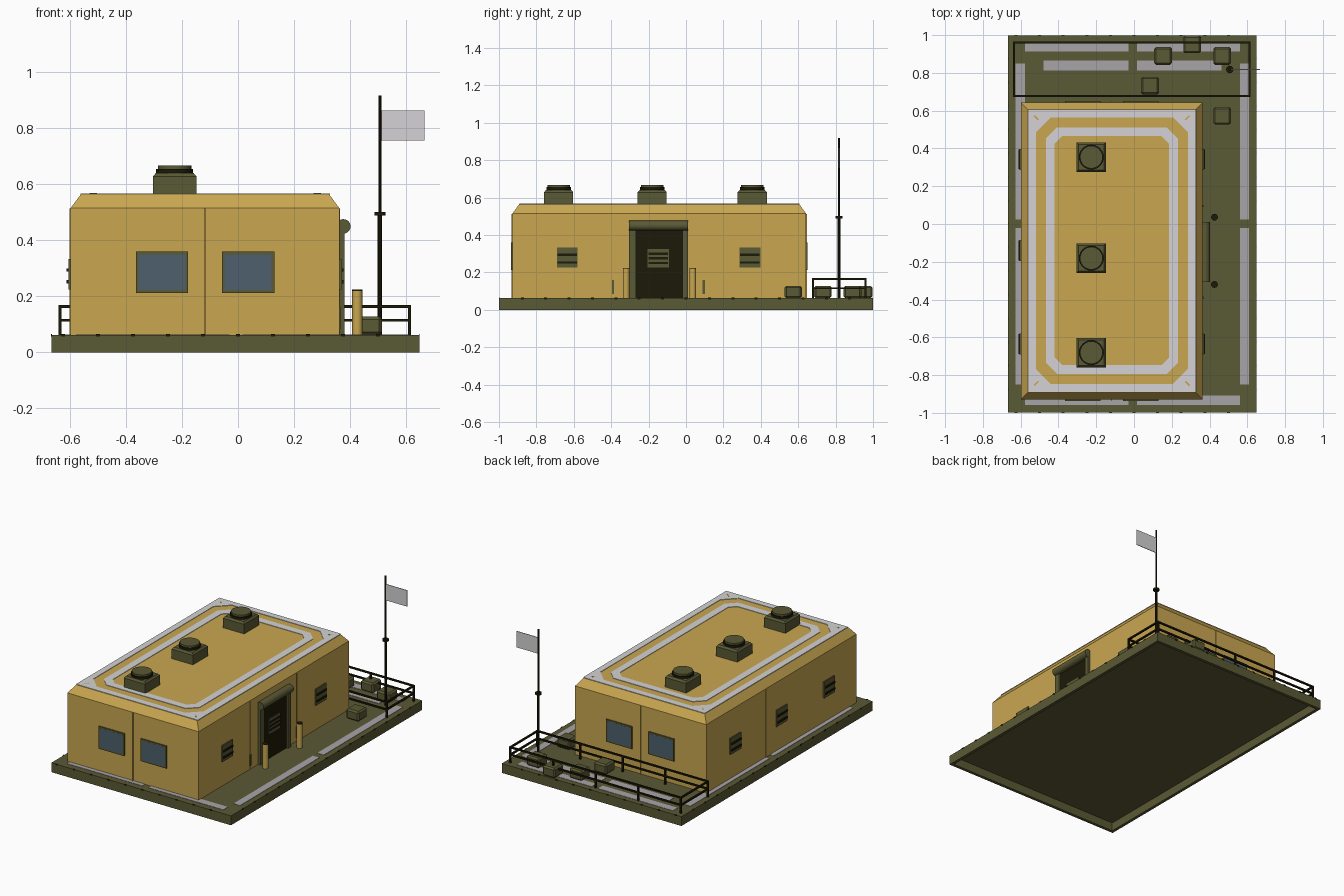
import bpy, bmesh, math
from mathutils import Vector

cube = bpy.data.objects.get("Cube")
if cube:
    bpy.data.objects.remove(cube, do_unlink=True)


def material(name, r, g, b):
    m = bpy.data.materials.new(name)
    m.use_nodes = True
    m.diffuse_color = (r, g, b, 1)
    m.node_tree.nodes["Principled BSDF"].inputs["Base Color"].default_value = (r, g, b, 1)
    return m


SAND = material("sand", 0.585, 0.385, 0.082)
OLIVE = material("olive", 0.102, 0.1, 0.035)
DARK = material("dark metal", 0.0115, 0.01, 0.0025)
GLASS = material("blue glass", 0.075, 0.118, 0.15)
WHITE = material("roof white", 0.66, 0.65, 0.66)
GREY = material("deck grey", 0.39, 0.375, 0.39)


def finish(name, bm, mat):
    bmesh.ops.recalc_face_normals(bm, faces=bm.faces)
    me = bpy.data.meshes.new(name)
    bm.to_mesh(me)
    bm.free()
    me.materials.append(mat)
    ob = bpy.data.objects.new(name, me)
    bpy.context.collection.objects.link(ob)
    return ob


def box(name, mat, x, y, z, bevel=0, turn=0):
    """Box from (min, max) pairs, optionally bevelled and turned about z."""
    bm = bmesh.new()
    bmesh.ops.create_cube(bm, size=1)
    size = Vector((x[1] - x[0], y[1] - y[0], z[1] - z[0]))
    for v in bm.verts:
        v.co = v.co * size
    ob = finish(name, bm, mat)
    ob.location = (sum(x) / 2, sum(y) / 2, sum(z) / 2)
    ob.rotation_euler.z = turn
    if bevel:
        mod = ob.modifiers.new("bevel", "BEVEL")
        mod.width, mod.segments = bevel, 1


def tapered(name, mat, x, y, levels):
    """Closed rectangular body; levels are (height, inset) pairs."""
    bm = bmesh.new()
    loops = []
    for z, d in levels:
        pts = [(x[0] + d, y[0] + d), (x[1] - d, y[0] + d), (x[1] - d, y[1] - d), (x[0] + d, y[1] - d)]
        loops.append([bm.verts.new((px, py, z)) for px, py in pts])
    for p, q in zip(loops, loops[1:]):
        for i in range(4):
            bm.faces.new((p[i], p[(i + 1) % 4], q[(i + 1) % 4], q[i]))
    bm.faces.new(loops[0])
    bm.faces.new(loops[-1])
    finish(name, bm, mat)


def rod(name, mat, a, b, r, sides=8):
    """Cylinder between two points."""
    a, b = Vector(a), Vector(b)
    bm = bmesh.new()
    bmesh.ops.create_cone(bm, cap_ends=True, segments=sides, radius1=r, radius2=r, depth=(b - a).length)
    ob = finish(name, bm, mat)
    ob.location = (a + b) / 2
    ob.rotation_euler = (b - a).to_track_quat("Z", "Y").to_euler()
    if sides > 8:
        for p in ob.data.polygons:
            p.use_smooth = len(p.vertices) == 4


def octagon(x, y, cut):
    return [(x[0] + cut, y[0]), (x[1] - cut, y[0]), (x[1], y[0] + cut), (x[1], y[1] - cut),
            (x[1] - cut, y[1]), (x[0] + cut, y[1]), (x[0], y[1] - cut), (x[0], y[0] + cut)]


def ring(name, mat, outer, inner, z0, z1):
    """Flat painted band between two loops."""
    bm = bmesh.new()
    loops = [[bm.verts.new((px, py, z)) for px, py in pts]
             for pts, z in ((outer, z0), (outer, z1), (inner, z1), (inner, z0))]
    for k in range(4):
        p, q = loops[k], loops[(k + 1) % 4]
        for i in range(8):
            j = (i + 1) % 8
            bm.faces.new((p[i], p[j], q[j], q[i]))
    finish(name, bm, mat)


DECK = 0.062
WX, WY = (-0.598, 0.362), (-0.928, 0.642)
ROOF = 0.565

# Foundation: a slab that is hollow underneath
SX, SY = (-0.666, 0.648), (-0.999, 0.999)
tapered("foundation", OLIVE, SX, SY, ((0.055, 0.02), (0, 0.02), (0, 0), (DECK, 0)))

# Cleats let into the top of the slab sides
cleat_z = (0.056, 0.065)
for i in range(-5, 5):
    for y in SY:
        cx = 0.125 * i
        box("edge_cleat", DARK, (cx - 0.008, cx + 0.008), (y - 0.001, y + 0.001), cleat_z)
for i in range(-7, 8):
    for x in SX:
        cy = 0.125 * i
        box("edge_cleat", DARK, (x - 0.001, x + 0.001), (cy - 0.008, cy + 0.008), cleat_z)

# Painted deck strips
paint = (DECK - 0.001, DECK + 0.002)
for x in ((-0.627, -0.578), (0.562, 0.61)):
    for y in ((-0.85, -0.022), (0.025, 0.85)):
        box("deck_strip", GREY, x, y, paint)
for y in ((-0.957, -0.908), (0.912, 0.962)):
    for x in ((-0.578, -0.03), (0.016, 0.562)):
        box("deck_strip", GREY, x, y, paint)
for x in ((-0.478, -0.03), (0.016, 0.462)):
    box("inner_deck_strip", GREY, x, (0.812, 0.865), paint)

# Building: straight walls with a sloped roof edge
tapered("building", SAND, WX, WY, ((DECK, 0), (0.515, 0), (ROOF, 0.037)))

# Thin wall joints
wall_z = (DECK, 0.513)
for y in WY:
    box("wall_joint", SAND, (-0.122, -0.116), (y - 0.006, y + 0.006), wall_z)
for x, y in ((WX[0], 0.02), (WX[1], -0.39), (WX[1], 0.095)):
    box("wall_joint", SAND, (x - 0.003, x + 0.003), (y - 0.002, y + 0.002), wall_z)

# Painted roof bands and corner ticks
RX, RY = (-0.562, 0.328), (-0.889, 0.607)


def roof_loop(d, cut):
    return octagon((RX[0] + d, RX[1] - d), (RY[0] + d, RY[1] - d), cut)


ring("roof_border", WHITE, roof_loop(0, 0.002), roof_loop(0.042, 0.08), ROOF - 0.001, ROOF + 0.003)
ring("roof_inner_band", WHITE, roof_loop(0.095, 0.06), roof_loop(0.142, 0.04), ROOF - 0.001, ROOF + 0.003)
for sx, x in ((1, RX[0] + 0.045), (-1, RX[1] - 0.045)):
    for sy, y in ((1, RY[0] + 0.045), (-1, RY[1] - 0.045)):
        box("corner_tick", SAND, (x - 0.016, x + 0.016), (y - 0.004, y + 0.004),
            (ROOF, ROOF + 0.0036), turn=sx * sy * math.pi / 4)

# Roof ventilators
for y in (0.354, -0.181, -0.681):
    x = -0.226
    tapered("vent_housing", OLIVE, (x - 0.078, x + 0.078), (y - 0.078, y + 0.078),
            ((ROOF - 0.01, 0), (0.628, 0), (0.64, 0.01)))
    rod("vent_neck", DARK, (x, y, 0.635), (x, y, 0.655), 0.066, 24)
    rod("vent_cap", OLIVE, (x, y, 0.65), (x, y, 0.667), 0.06, 24)

# Windows at the front and back
for side, y in ((-1, WY[0]), (1, WY[1])):
    for x0, x1 in ((-0.365, -0.178), (-0.058, 0.13)):
        box("window_frame", OLIVE, (x0, x1), (y - 0.008, y + 0.008), (0.212, 0.36))
        g = y + side * 0.007
        box("window_glass", GLASS, (x0 + 0.01, x1 - 0.01), (g - 0.0015, g + 0.0015), (0.222, 0.35))


def louvre(x, y):
    """Wall louvre with two dark slats."""
    box("louvre_plate", OLIVE, (x - 0.008, x + 0.008), (y - 0.056, y + 0.056), (0.225, 0.333))
    for z in (0.252, 0.294):
        box("louvre_slat", DARK, (x - 0.014, x + 0.014), (y - 0.052, y + 0.052), (z - 0.006, z + 0.006))


for y in (-0.635, 0.342):
    louvre(WX[1], y)
for y in (-0.635, -0.14, 0.342):
    louvre(WX[0], y)

# Doorway with roller housing
for y in ((-0.306, -0.268), (-0.02, 0.01)):
    box("door_jamb", OLIVE, (0.35, 0.38), y, (DECK, 0.45))
box("door_lintel", OLIVE, (0.35, 0.38), (-0.306, 0.01), (0.43, 0.473))
box("door_panel", DARK, (0.35, 0.368), (-0.27, -0.018), (DECK, 0.435))
rod("door_roller", OLIVE, (0.376, -0.306, 0.45), (0.376, 0.01, 0.45), 0.026, 20)
box("door_grille", OLIVE, (0.36, 0.372), (-0.205, -0.09), (0.225, 0.325))
for z in (0.25, 0.275, 0.3):
    box("grille_slat", DARK, (0.36, 0.376), (-0.2, -0.095), (z - 0.006, z + 0.006))
for y in (-0.39, 0.095):
    box("wall_switch", OLIVE, (0.355, 0.367), (y - 0.006, y + 0.006), (0.085, 0.16))

# Bollards by the door
for y in (-0.32, 0.036):
    rod("bollard", SAND, (0.426, y, DECK), (0.426, y, 0.22), 0.018, 16)
    rod("bollard_cap", DARK, (0.426, y, 0.219), (0.426, y, 0.224), 0.018, 16)

# Railing around the rear yard
X0, X1, Y0, Y1 = -0.635, 0.612, 0.678, 0.96
t = 0.0055
for z in (0.115, 0.164):
    for y in (Y0, Y1):
        box("rail", DARK, (X0 - t, X1 + t), (y - t, y + t), (z - 0.005, z + 0.005))
    for x in (X0, X1):
        box("rail", DARK, (x - t, x + t), (Y0, Y1), (z - 0.005, z + 0.005))
for i in range(5):
    x = X0 + (X1 - X0) * i / 4
    for y in (Y0, Y1):
        box("rail_post", DARK, (x - t, x + t), (y - t, y + t), (DECK, 0.164))

# Crates in the yard
for x, y in ((0.154, 0.89), (0.308, 0.951), (0.467, 0.89), (0.085, 0.732), (0.467, 0.573)):
    box("crate", OLIVE, (x - 0.047, x + 0.047), (y - 0.047, y + 0.047), (DECK, 0.128), 0.01)

# Flagpole and flag
px, py = 0.507, 0.818
rod("flagpole", DARK, (px, py, DECK), (px, py, 0.495), 0.008)
rod("flagpole_top", DARK, (px, py, 0.49), (px, py, 0.917), 0.006)
rod("pole_collar", DARK, (px, py, 0.489), (px, py, 0.501), 0.02, 12)
box("flag", WHITE, (0.511, 0.666), (py - 0.002, py + 0.002), (0.757, 0.864))
